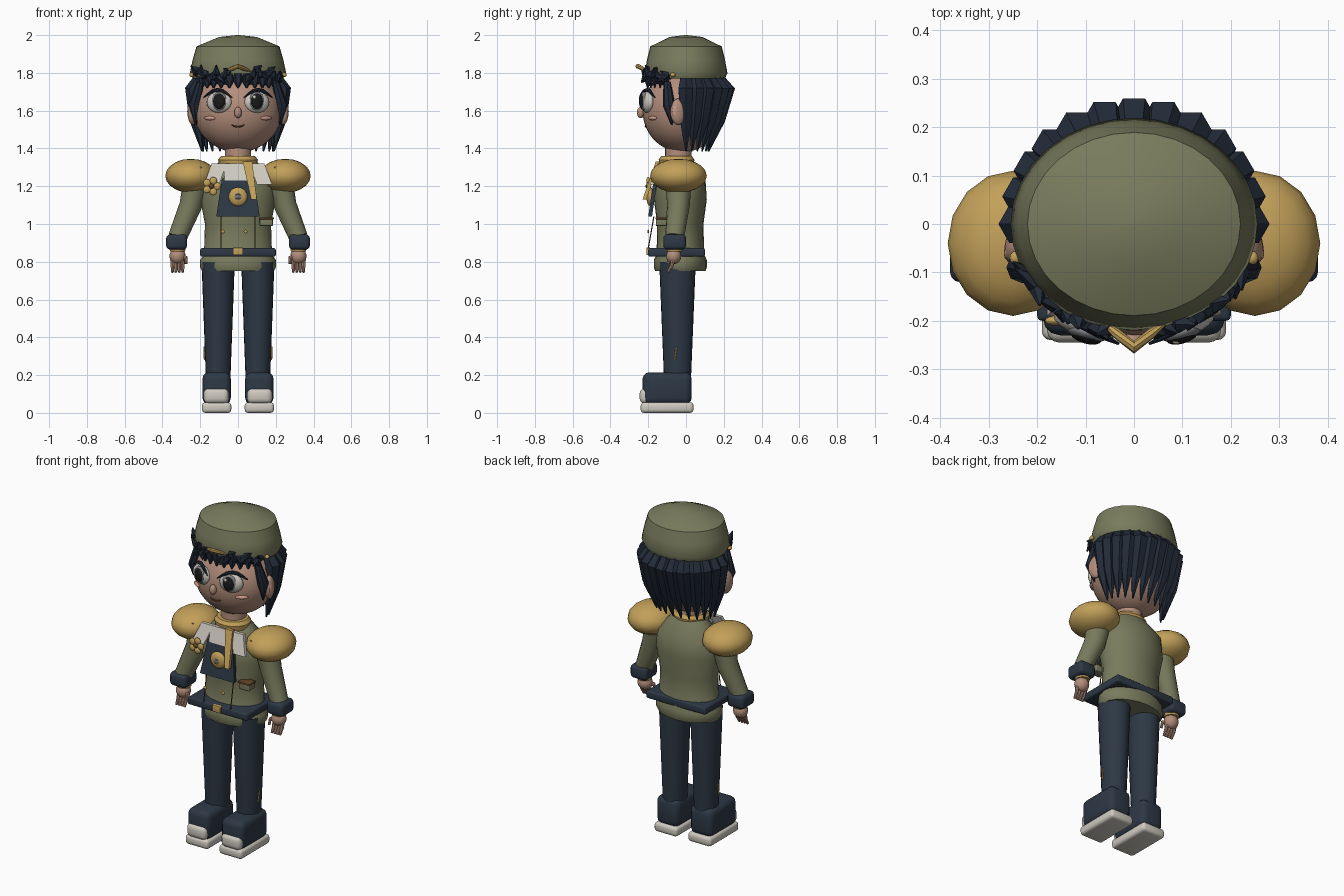
import bpy, bmesh, random
from math import sin, cos, pi, radians, sqrt
from mathutils import Vector, Matrix

if "Cube" in bpy.data.objects:
    bpy.data.objects.remove(bpy.data.objects["Cube"])
random.seed(4)


def colour(name, red, green, blue):
    material = bpy.data.materials.new(name)
    material.use_nodes = True
    material.diffuse_color = (red, green, blue, 1)
    shader = material.node_tree.nodes["Principled BSDF"]
    shader.inputs["Base Color"].default_value = (red, green, blue, 1)
    return material


OLIVE = colour("olive cloth", .19, .2, .11)
GOLD = colour("gold", .54, .35, .1)
NAVY = colour("navy cloth", .026, .04, .06)
HAIR = colour("dark hair", .016, .024, .04)
SKIN = colour("skin", .45, .27, .2)
WHITE = colour("off white", .62, .59, .53)
BROWN = colour("brown", .13, .06, .02)
GREY = colour("grey", .2, .21, .22)
BLACK = colour("black", .01, .01, .01)
BLUSH = colour("blush", .6, .33, .25)


def finish(name, bm, material, angle):
    bmesh.ops.recalc_face_normals(bm, faces=bm.faces)
    mesh = bpy.data.meshes.new(name)
    bm.to_mesh(mesh)
    bm.free()
    mesh.materials.append(material)
    part = bpy.data.objects.new(name, mesh)
    bpy.context.collection.objects.link(part)
    bpy.ops.object.select_all(action='DESELECT')
    part.select_set(True)
    bpy.context.view_layer.objects.active = part
    bpy.ops.object.shade_smooth_by_angle(angle=radians(angle))


def bridge(name, rings, material, angle=40):
    """Join rings of points with quads and close both ends."""
    bm = bmesh.new()
    rows = [[bm.verts.new(point) for point in ring] for ring in rings]
    for low, high in zip(rows, rows[1:]):
        for i in range(len(low)):
            bm.faces.new((low[i - 1], low[i], high[i], high[i - 1]))
    bm.faces.new(rows[0])
    bm.faces.new(rows[-1])
    finish(name, bm, material, angle)


def circle(centre, across, along, sides):
    angles = [2 * pi * i / sides for i in range(sides)]
    return [Vector(centre) + across * cos(a) + along * sin(a) for a in angles]


def stack(name, rows, material, x=0, y=0, depth=1, sides=24):
    """Stacked horizontal ellipses from (height, half width) rows."""
    bridge(name, [circle((x, y, z), Vector((r, 0, 0)), Vector((0, r * depth, 0)), sides)
                  for z, r in rows], material)


def tube(name, points, start, end, material, swell=0, sides=8, flat=1, angle=40):
    """Sweep along points; the radius runs from start to end plus a swell midway."""
    points = [Vector(p) for p in points]
    last = len(points) - 1
    rings = []
    for i, point in enumerate(points):
        way = (points[min(i + 1, last)] - points[max(i - 1, 0)]).normalized()
        across = way.cross(Vector((0, 1, 0))).normalized()
        radius = start + (end - start) * i / last + swell * sin(pi * i / last)
        rings.append(circle(point, across * radius, way.cross(across) * radius * flat, sides))
    bridge(name, rings, material, angle)


def ball(name, centre, radii, material, turn=0, sides=16):
    bm = bmesh.new()
    bmesh.ops.create_uvsphere(bm, u_segments=sides, v_segments=sides * 2 // 3, radius=1)
    spin = Matrix.Rotation(turn, 3, 'Z').to_quaternion()
    bm.transform(Matrix.LocRotScale(Vector(centre), spin, Vector(radii)))
    finish(name, bm, material, 60)


def box(name, centre, size, material, bevel):
    bm = bmesh.new()
    bmesh.ops.create_cube(bm, size=1)
    bm.transform(Matrix.LocRotScale(Vector(centre), None, Vector(size)))
    bmesh.ops.bevel(bm, geom=bm.edges[:], offset=bevel, segments=3, profile=.5, affect='EDGES')
    finish(name, bm, material, 40)


def flap(name, top, top_width, bottom, bottom_width, material):
    """Thin four-sided cloth piece hanging from top to bottom."""
    back = Vector((0, .02, 0))
    front = []
    for centre, half in ((top, top_width / 2), (bottom, -bottom_width / 2)):
        front += [Vector(centre) + Vector((side, 0, 0)) for side in (-half, half)]
    bridge(name, [front, [corner + back for corner in front]], material, 20)


HEAD = Vector((0, -.02, 1.6))
HEAD_SIZE = Vector((.235, .21, .22))


def face(x, z, lift=0):
    """Point on the front of the head, lifted off the skin."""
    bulge = 1 - (x / HEAD_SIZE.x) ** 2 - ((z - HEAD.z) / HEAD_SIZE.z) ** 2
    return Vector((x, HEAD.y - HEAD_SIZE.y * sqrt(max(bulge, 0)) - lift, z))


def face_line(x, width, z, rise, lift):
    """Arched line across the face."""
    steps = [i / 6 for i in range(7)]
    return [face(x + width * (t - .5), z + rise * sin(pi * t), lift) for t in steps]


# Jacket, neck, collar and belt
stack("jacket", [(.75, .19), (.77, .2), (.81, .2), (.84, .18), (1, .175), (1.13, .2),
                 (1.24, .19), (1.34, .09)], OLIVE, y=-.03, depth=.7)
stack("neck", [(1.3, .07), (1.45, .07)], SKIN, y=-.04)
stack("collar", [(1.31, .1), (1.34, .105), (1.36, .09)], GOLD, y=-.05, depth=.9)
box("belt", (0, -.05, .85), (.4, .3, .045), NAVY, .01)
box("buckle", (0, -.2, .855), (.055, .02, .04), GOLD, .004)

# Jacket front details and bib
for side in (1, -1):
    tube("jacket_seam", [(side * .09, -.2, .87), (side * .09, -.17, 1.04)], .003, .003, BROWN)
    ball("button", (side * .06 - .02, -.2, .96), (.01, .005, .01), GOLD)
    lapel_top, lapel_end = (side * .1, -.15, 1.32), (side * .14, -.19, 1.21)
    flap("lapel", lapel_top, .08, lapel_end, .08, WHITE)
box("pocket", (.15, -.13, 1.01), (.07, .06, .04), OLIVE, .005)
box("pocket_trim", (.15, -.13, 1.03), (.08, .065, .01), BROWN, .003)
flap("bib", (0, -.17, 1.24), .17, (0, -.2, 1.04), .23, NAVY)
flap("neck_cloth", (0, -.15, 1.32), .16, (0, -.18, 1.23), .14, WHITE)
flap("ribbon", (.05, -.16, 1.33), .05, (.085, -.23, 1.13), .03, GOLD)

# Medallion and flower pin
medal = Vector((0, -.19, 1.145))
ball("medallion", medal, (.05, .02, .05), GOLD)
ball("medallion_face", medal, (.03, .024, .03), GREY)
for rise in (Vector((0, 0, .01)), Vector((0, 0, -.01))):
    ball("medallion_bar", medal + rise, (.02, .027, .005), GOLD)
pin = Vector((-.14, -.2, 1.2))
for petal in circle(pin, Vector((.03, 0, 0)), Vector((0, 0, .03)), 5):
    ball("flower_petal", petal, (.02, .01, .02), GOLD)
ball("flower_centre", pin, (.014, .015, .014), BROWN)

for side in (1, -1):
    # Shoulder and arm
    ball("shoulder_pad", (side * .25, -.04, 1.255), (.135, .15, .09), GOLD)
    tube("pad_ridge", [(side * .19, -.15, 1.3), (side * .25, -.16, 1.3)], .004, .004, GOLD)
    elbow, wrist = (side * .25, -.04, 1.1), (side * .32, -.06, .93)
    tube("sleeve", [(side * .22, -.04, 1.24), elbow, wrist], .07, .05, OLIVE, sides=16)
    box("cuff", (side * .325, -.06, .905), (.11, .12, .08), NAVY, .02)
    stack("cuff_band", [(.855, .04), (.88, .045)], GOLD, side * .32, -.06)
    # Hand
    hand = Vector((side * .32, -.065, .83))
    ball("palm", hand, (.043, .04, .043), SKIN)
    for k in range(4):
        knuckle = hand + Vector((side * .018 * (k - 1.5), 0, 0))
        bend = knuckle + Vector((0, -.01, -.05))
        tube("finger", [knuckle, bend, bend + Vector((0, -.02, -.035))], .013, .007, SKIN)
    thumb = hand + Vector((side * -.045, -.02, -.01))
    tube("thumb", [hand, thumb, thumb + Vector((0, -.01, -.03))], .015, .008, SKIN)
    # Leg and shoe
    stack("trouser_leg", [(.18, .065), (.8, .088)], NAVY, side * .105, -.045, 1.1)
    tube("leg_stitch", [(side * .177, -.06, .28), (side * .18, -.05, .35)], .004, .004, GOLD)
    box("shoe", (side * .113, -.1, .13), (.15, .26, .17), NAVY, .035)
    box("toe_cap", (side * .115, -.2, .09), (.13, .09, .08), WHITE, .025)
    box("sole", (side * .113, -.1, .028), (.155, .28, .056), WHITE, .018)

# Head and face
ball("head", HEAD, HEAD_SIZE, SKIN, sides=32)
ball("nose", face(0, 1.59, .01), (.02, .02, .03), SKIN)
tube("mouth", face_line(0, .07, 1.525, -.01, 0), .002, .002, BROWN, swell=.003)
for side in (1, -1):
    turn = side * .3
    eye = side * .1
    ball("ear", (side * .24, -.04, 1.595), (.026, .045, .07), SKIN, turn)
    ball("inner_ear", (side * .257, -.05, 1.595), (.01, .024, .04), BLUSH, turn)
    ball("cheek", face(side * .15, 1.56), (.036, .012, .011), BLUSH, turn * 2)
    ball("eye_white", face(eye, 1.645), (.069, .03, .057), WHITE, turn)
    ball("iris", face(eye, 1.65, .02), (.042, .018, .05), GREY, turn)
    ball("pupil", face(eye, 1.65, .028), (.034, .015, .042), BLACK, turn)
    ball("eye_glint", face(eye - .013, 1.67, .04), (.009, .005, .012), WHITE)
    tube("eyelash", face_line(side * .107, .15, 1.67, .04, .03), .003, .003, HAIR, swell=.008)
    tube("eyebrow", face_line(eye, .11, 1.735, .015, 0), .003, .003, HAIR, swell=.007)
    temple, cheekbone = (side * .2, -.1, 1.75), (side * .232, -.09, 1.63)
    tube("side_lock", [temple, cheekbone, (side * .222, -.075, 1.525)], .02, .004, HAIR, swell=.02)

# Back hair: a scalp shell and a ring of drooping locks
ball("hair_shell", (0, .03, 1.64), (.22, .17, .15), HAIR)
droop = [(1.79, .19, .16), (1.715, .235, .22), (1.55, .22, .175), (1.385, .19, .12)]
for k in range(13):
    a = pi * k / 12
    lock = [(wide * cos(a), deep * sin(a), z) for z, wide, deep in droop]
    tube("back_lock", lock, .03, .004, HAIR, swell=.028, sides=6, angle=25)

# Front fringe below the cap and curled tufts at the temples
for k in range(11):
    out = Vector((cos(radians(12 * k + 30)), -sin(radians(12 * k + 30)) * .93, 0)) * .22
    tube("fringe", [out + Vector((0, 0, z)) for z in (1.8, 1.76, 1.72)],
         .03, .004, HAIR, swell=.01, sides=6, flat=.6, angle=25)
for side in (1, -1):
    for k in range(11):
        a = radians(27 + 5 * k)
        out = Vector((side * cos(a), -sin(a) * .9, 0))
        root = out * .235 + Vector((0, 0, random.uniform(1.77, 1.81)))
        drift = Vector((-out.y, out.x, 0)) * random.uniform(-.04, .04)
        curl = Vector((0, 0, random.choice((-.035, .03, .05))))
        tube("tuft", [root - out * .02, root + out * .015 + curl * .3, root + out * .03 + drift + curl],
             .018, .003, HAIR, swell=.01, sides=5, angle=20)

# Cap with a gold chevron badge and side studs
stack("cap", [(1.77, .24), (1.8, .255), (1.87, .24), (1.94, .22), (1.99, .1), (2, .01)],
      OLIVE, depth=.86, sides=32)
badge = [(x, abs(x) * .8 - .255, 1.835 - abs(x) * .4) for x in (-.065, -.035, 0, .035, .065)]
tube("cap_badge", badge, .005, .005, GOLD, swell=.008)
for side in (1, -1):
    ball("cap_stud", (side * .245, -.07, 1.79), (.012, .014, .012), GOLD)
